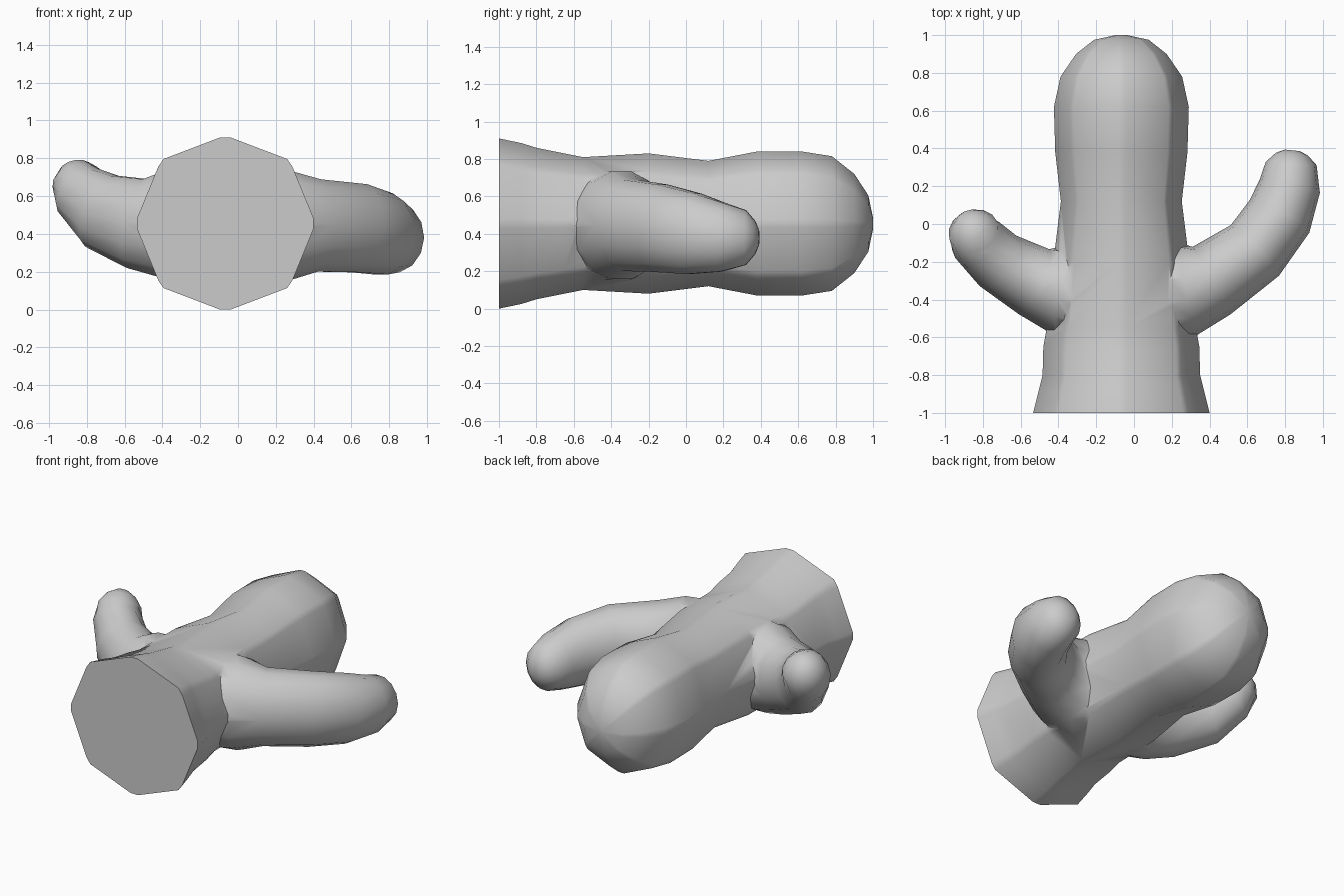
import bpy, bmesh, math
from mathutils import Vector

if "Cube" in bpy.data.objects:
    bpy.data.objects.remove(bpy.data.objects["Cube"])


def loft(name, rings):
    """Skin a list of closed rings and cap both ends."""
    bm = bmesh.new()
    loops = [[bm.verts.new(p) for p in ring] for ring in rings]
    n = len(loops[0])
    for a, b in zip(loops, loops[1:]):
        for i in range(n):
            j = (i + 1) % n
            bm.faces.new((a[i], a[j], b[j], b[i]))
    bm.faces.new(loops[0])
    bm.faces.new(loops[-1])
    bmesh.ops.recalc_face_normals(bm, faces=bm.faces)
    me = bpy.data.meshes.new(name)
    bm.to_mesh(me)
    bm.free()
    ob = bpy.data.objects.new(name, me)
    bpy.context.collection.objects.link(ob)
    return ob


def arm(name, path, sides=14):
    """Elliptical tube: each station is (centre, side radius, height radius)."""
    rings = []
    pts = [Vector(p[0]) for p in path]
    for i, (_, rs, rh) in enumerate(path):
        t = (pts[min(i + 1, len(pts) - 1)] - pts[max(i - 1, 0)]).normalized()
        side = t.cross(Vector((0, 0, 1))).normalized()
        up = side.cross(t)
        ring = []
        for k in range(sides):
            a = math.tau * k / sides
            ring.append(pts[i] + side * rs * math.cos(a) + up * rh * math.sin(a))
        rings.append(ring)
    return loft(name, rings)


# Trunk: octagon with slightly clipped corners, lying along y
quarter = [(1, .06), (.76, .66), (.70, .75), (.06, 1)]
octagon = quarter + [(-x, z) for x, z in reversed(quarter)]
octagon += [(-x, -z) for x, z in octagon]
profile = [(-1, .467, .455), (-.88, .437, .43), (-.80, .417, .405),
           (-.65, .413, .375), (-.55, .395, .355), (-.2, .36, .375),
           (.12, .32, .335), (.38, .35, .385), (.62, .357, .385),
           (.78, .322, .36), (.90, .24, .265), (.975, .145, .15),
           (1, .03, .03)]
trunk = loft("cactus", [[(-.067 + rx * x, y, .455 + rz * z) for x, z in octagon]
                        for y, rx, rz in profile])

# Short arm, rising
left_arm = arm("left_arm", [
    ((-.20, -.37, .445), .30, .29),
    ((-.40, -.345, .45), .235, .285),
    ((-.53, -.305, .455), .19, .245),
    ((-.72, -.195, .52), .165, .21),
    ((-.83, -.085, .62), .150, .165),
    ((-.85, -.035, .685), .135, .14),
    ((-.86, .0, .735), .09, .095),
    ((-.865, .02, .76), .035, .035)])

# Long arm, level
right_arm = arm("right_arm", [
    ((.08, -.37, .445), .31, .30),
    ((.27, -.345, .445), .255, .295),
    ((.41, -.30, .445), .205, .25),
    ((.64, -.14, .43), .185, .24),
    ((.77, .04, .40), .180, .222),
    ((.825, .20, .38), .163, .187),
    ((.832, .32, .38), .135, .150),
    ((.836, .37, .38), .085, .09),
    ((.838, .39, .38), .04, .04)])

# Fuse the arms into the trunk
for part in (left_arm, right_arm):
    bpy.context.view_layer.objects.active = trunk
    mod = trunk.modifiers.new("fuse", 'BOOLEAN')
    mod.operation = 'UNION'
    mod.solver = 'EXACT'
    mod.object = part
    bpy.ops.object.modifier_apply(modifier=mod.name)
    bpy.data.objects.remove(part)

bpy.ops.object.select_all(action='DESELECT')
trunk.select_set(True)
bpy.ops.object.shade_smooth_by_angle(angle=math.radians(60))
